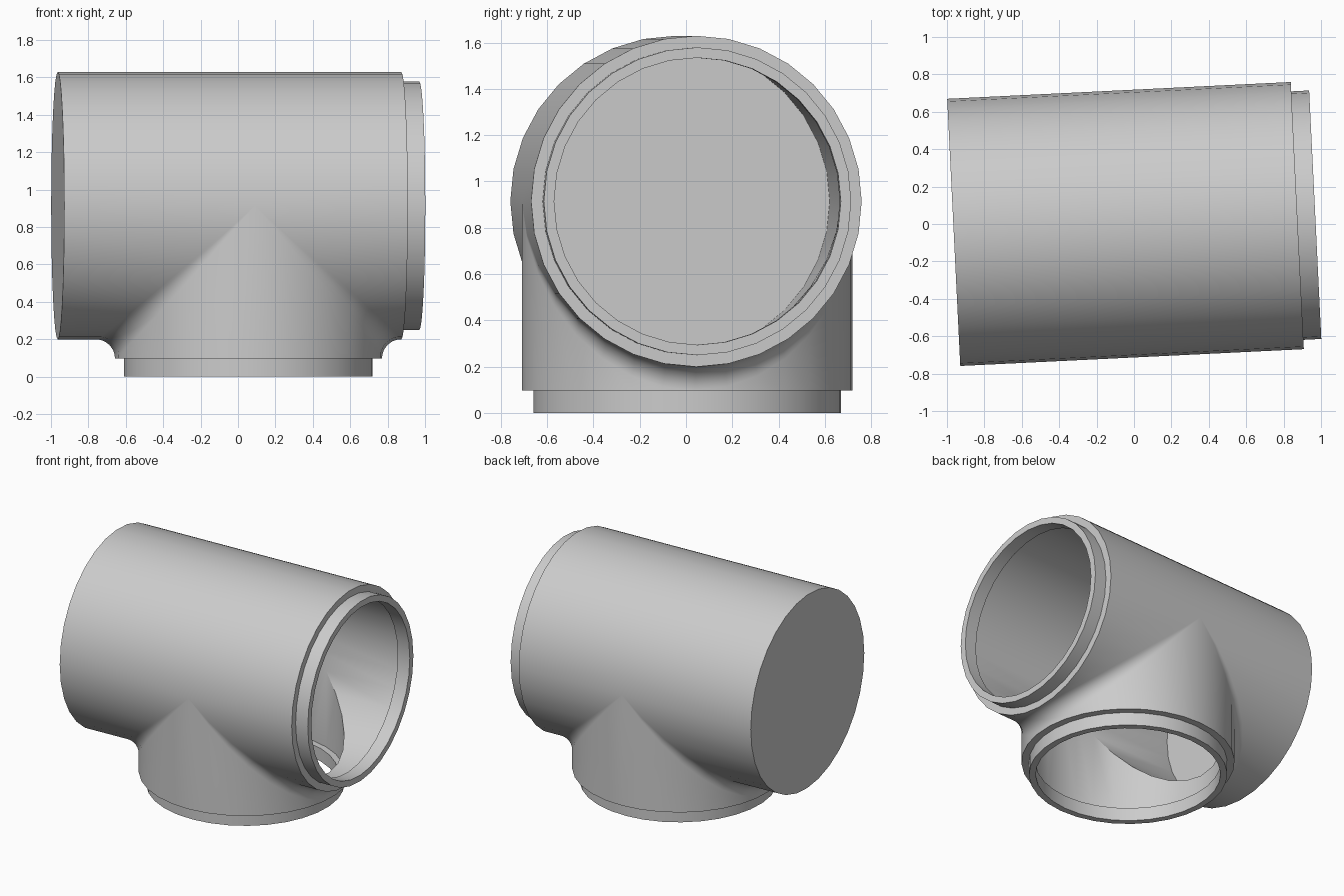
import bpy, bmesh, math
from mathutils import Matrix, Vector

if "Cube" in bpy.data.objects:
    bpy.data.objects.remove(bpy.data.objects["Cube"], do_unlink=True)

SIDES = 32
OUTER, BORE = 0.715, 0.664           # pipe wall
SPIGOT, MOUTH = 0.665, 0.62          # stepped ring at each opening
CLOSED, WALL = -1.021, 0.05          # blind end and its thickness
SHOULDER, TIP = 0.818, 0.914         # shoulder and tip of both openings
FILLET = 0.1

bm = bmesh.new()
ANGLES = [2 * math.pi * i / SIDES for i in range(SIDES)]


def grid(rows, closed=True):
    """Bridge rows of points with quads."""
    vs = [[bm.verts.new(p) for p in row] for row in rows]
    for i in range(len(vs) - (0 if closed else 1)):
        a, b = vs[i], vs[(i + 1) % len(vs)]
        for j in range(len(a) - 1):
            bm.faces.new((a[j], a[j + 1], b[j + 1], b[j]))


def tee_shell(radius, fillet, start):
    """Run along x with an equal branch going down, blended by a rolling-ball fillet."""
    reach = radius + fillet
    half = [-math.pi / 2 + math.pi * i / (SIDES // 2) for i in range(SIDES // 2 + 1)]
    for side, end in ((-1, start), (1, SHOULDER)):
        # half of the run
        rows = []
        for t in ANGLES:
            y, z = radius * math.sin(t), -radius * math.cos(t)
            rows.append([(end, y, z), (side * reach * max(math.cos(t), 0), y, z)])
        grid(rows)
        # half of the branch, with the blend above it
        branch, blend = [], []
        for t in half:
            c, s = math.cos(t), math.sin(t)
            top = (side * radius * c, radius * s, -reach * c)
            branch.append([top, (top[0], top[1], -SHOULDER)])
            if fillet:
                ball = Vector((side * reach * c, reach * s, -reach * c))
                on_run = Vector((0, -s, c))
                on_branch = Vector((-side * c, -s, 0))
                blend.append([ball + fillet * on_run.lerp(on_branch, k / 6).normalized()
                              for k in range(7)])
        grid(branch, False)
        if fillet:
            grid(blend, False)


def disc(x, radius):
    bm.faces.new([bm.verts.new((x, radius * math.sin(t), -radius * math.cos(t)))
                  for t in ANGLES])


def spigot(place):
    """Shoulder, stepped ring and inner lip, revolved about an opening's axis."""
    profile = [(OUTER, SHOULDER), (SPIGOT, SHOULDER), (SPIGOT, TIP),
               (MOUTH, TIP), (MOUTH, SHOULDER), (BORE, SHOULDER)]
    grid([[place(d, r * math.sin(t), r * math.cos(t)) for r, d in profile] for t in ANGLES])


# outer and inner skins
tee_shell(OUTER, FILLET, CLOSED)
tee_shell(BORE, 0, CLOSED + WALL)
# blind end
disc(CLOSED, OUTER)
disc(CLOSED + WALL, BORE)
# open ends: side and bottom
spigot(lambda d, a, b: (d, a, -b))
spigot(lambda d, a, b: (b, a, -d))

bmesh.ops.remove_doubles(bm, verts=bm.verts, dist=0.0004)
bmesh.ops.recalc_face_normals(bm, faces=bm.faces)
bm.transform(Matrix.Translation((0.056, 0.005, 0.914)) @ Matrix.Rotation(math.radians(2.8), 4, 'Z'))
# stand on the ground
low = min(v.co.z for v in bm.verts)
bm.transform(Matrix.Translation((0, 0, -low)))

mesh = bpy.data.meshes.new("pipe_tee")
bm.to_mesh(mesh)
bm.free()
tee = bpy.data.objects.new("pipe_tee", mesh)
bpy.context.collection.objects.link(tee)

grey = bpy.data.materials.new("light_grey")
grey.use_nodes = True
colour = (0.6, 0.6, 0.6, 1)
grey.diffuse_color = colour
grey.node_tree.nodes["Principled BSDF"].inputs["Base Color"].default_value = colour
mesh.materials.append(grey)

bpy.context.view_layer.objects.active = tee
tee.select_set(True)
bpy.ops.object.shade_smooth_by_angle(angle=math.radians(35))
